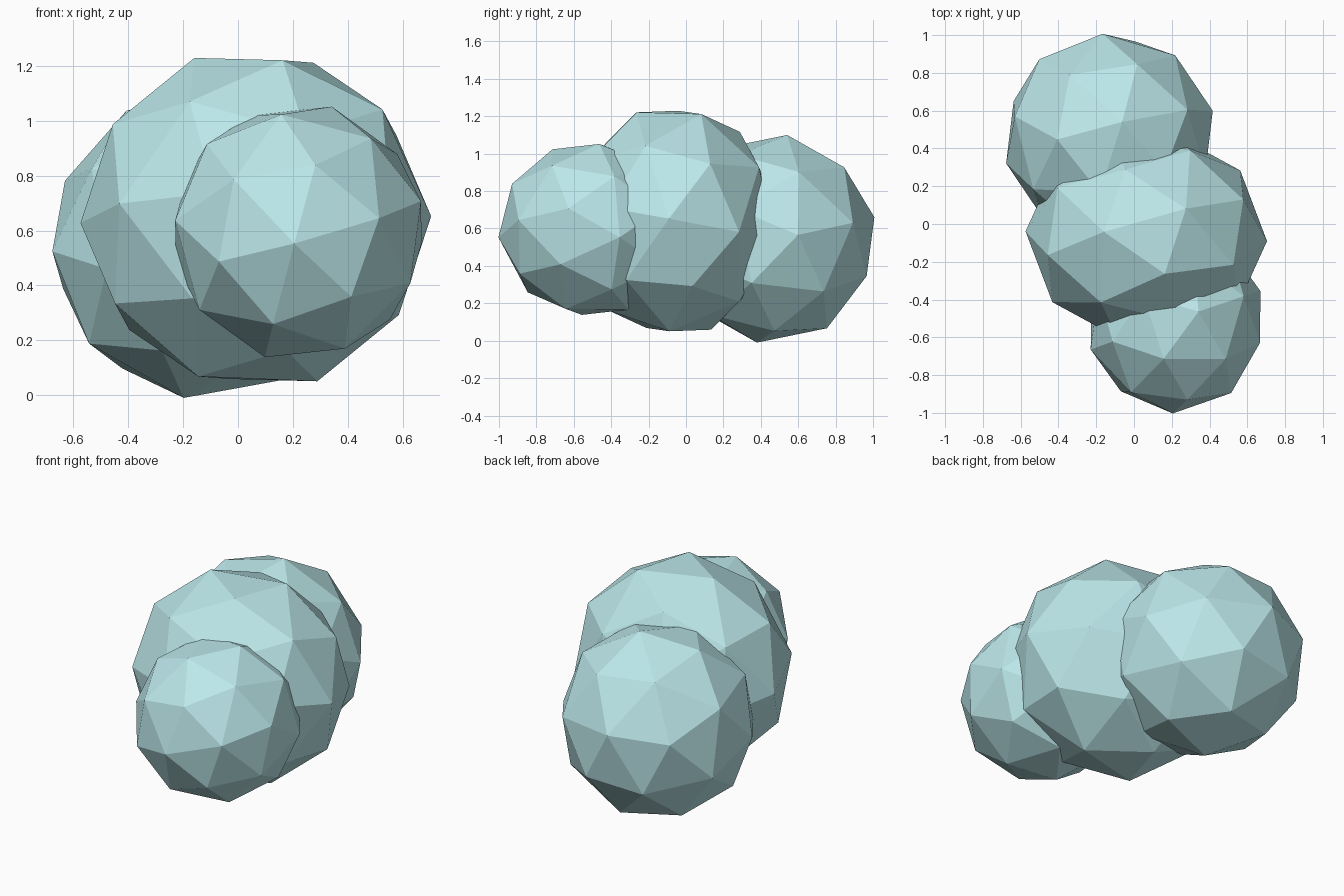
import bpy, bmesh
from mathutils import Vector, Matrix

if "Cube" in bpy.data.objects:
    bpy.data.objects.remove(bpy.data.objects["Cube"])

PHI = (1 + 5 ** 0.5) / 2

mat = bpy.data.materials.new("pale_aqua")
mat.diffuse_color = (0.50, 0.80, 0.82, 1)
mat.use_nodes = True
mat.node_tree.nodes["Principled BSDF"].inputs["Base Color"].default_value = mat.diffuse_color


def ball_points():
    """Icosahedron corners plus raised face centres, all on the unit sphere."""
    pts = [Vector((a, b, c)) for a in (-1, 1) for b in (-1, 1) for c in (-1, 1)]
    for s in (-1, 1):
        for t in (-1, 1):
            for p in ((s, 0, t * PHI), (0, s / PHI, t * PHI)):
                for k in range(3):
                    pts.append(Vector((p[-k], p[1 - k], p[2 - k])))
    return [p.normalized() for p in pts]


def frame(p, q):
    """Rotation taking the upper icosahedron edge onto directions p and q."""
    p, q = Vector(p).normalized(), Vector(q).normalized()
    z = (p + q).normalized()
    x = (p - q).normalized()
    return Matrix((x, z.cross(x), z)).transposed()


def faceted_ball(name, centre, scale, p, q):
    rot = frame(p, q)
    bm = bmesh.new()
    for pt in ball_points():
        v = rot @ pt
        bm.verts.new([c + s * w for c, s, w in zip(centre, scale, v)])
    bmesh.ops.convex_hull(bm, input=bm.verts[:])
    bmesh.ops.recalc_face_normals(bm, faces=bm.faces[:])
    me = bpy.data.meshes.new(name)
    bm.to_mesh(me)
    bm.free()
    me.materials.append(mat)
    ob = bpy.data.objects.new(name, me)
    bpy.context.collection.objects.link(ob)


# Three overlapping low-poly puffs, front to back
faceted_ball("front_puff", (0.22, -0.51, 0.595), (0.475, 0.495, 0.475),
             (0.133, -0.845, 0.514), (-0.61, -0.755, -0.229))
faceted_ball("middle_puff", (0.065, -0.065, 0.64), (0.64, 0.56, 0.63),
             (0.14, -0.3125, 0.937), (-0.164, 0.607, 0.80))
faceted_ball("back_puff", (-0.13, 0.46, 0.545), (0.565, 0.56, 0.565),
             (0.28, 0.70, 0.657), (-0.505, -0.046, 0.862))
